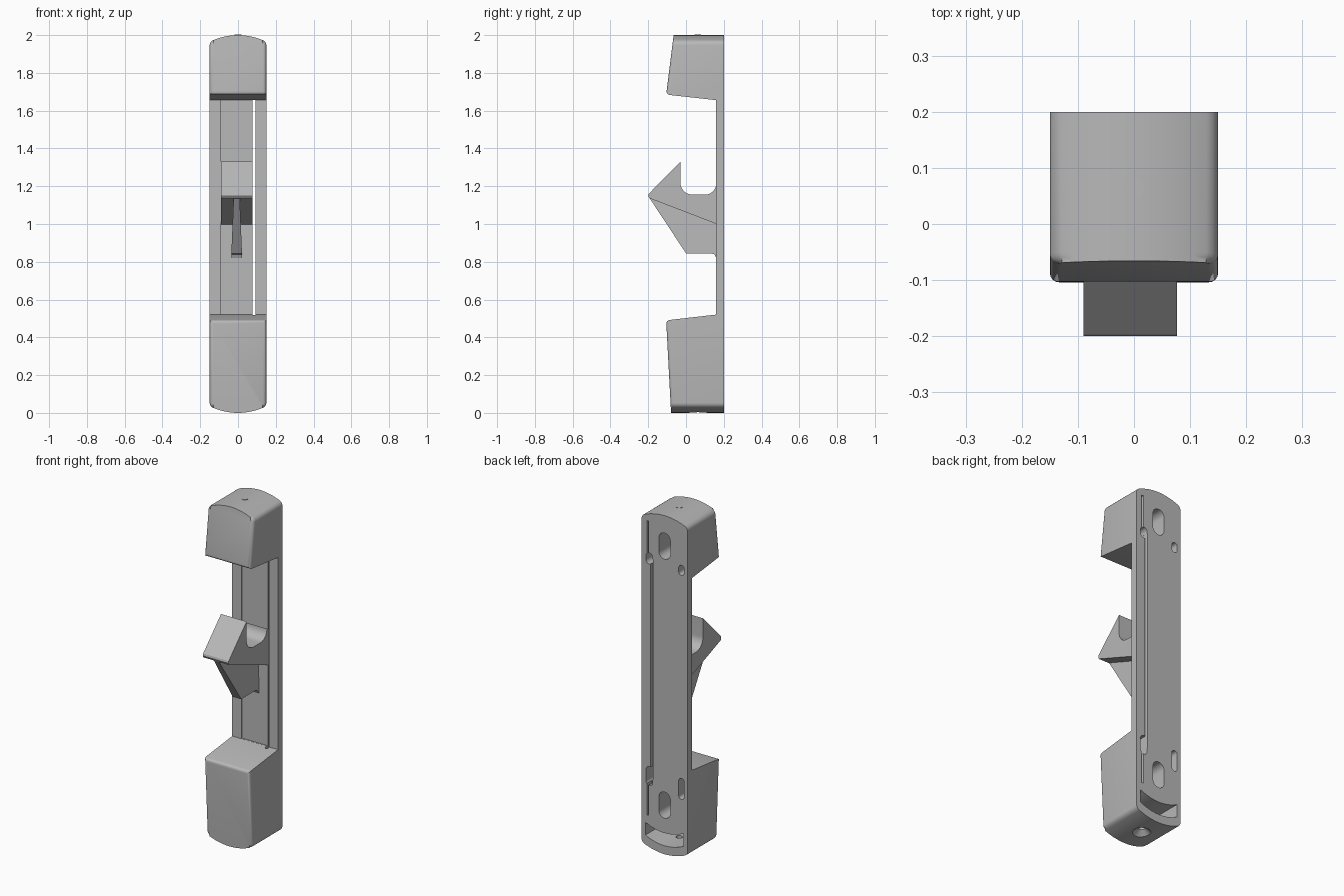
import bpy, bmesh
from math import sin, cos, pi, radians
from mathutils import Vector

if "Cube" in bpy.data.objects:
    bpy.data.objects.remove(bpy.data.objects["Cube"])

grey = bpy.data.materials.new("light_grey_plastic")
grey.use_nodes = True
grey.diffuse_color = (0.48, 0.48, 0.48, 1)
grey.node_tree.nodes["Principled BSDF"].inputs["Base Color"].default_value = (0.48, 0.48, 0.48, 1)


def add_object(name, bm):
    bmesh.ops.recalc_face_normals(bm, faces=bm.faces)
    mesh = bpy.data.meshes.new(name)
    bm.to_mesh(mesh)
    bm.free()
    mesh.materials.append(grey)
    obj = bpy.data.objects.new(name, mesh)
    bpy.context.collection.objects.link(obj)
    return obj


def loft(name, ring_a, ring_b, bevel=0, pick=None):
    """Join two matching rings into a solid, rounding the picked edges."""
    bm = bmesh.new()
    a = [bm.verts.new(p) for p in ring_a]
    b = [bm.verts.new(p) for p in ring_b]
    bm.faces.new(a)
    bm.faces.new(b[::-1])
    for i in range(len(a)):
        j = (i + 1) % len(a)
        bm.faces.new((a[j], a[i], b[i], b[j]))
    if bevel:
        edges = [e for e in bm.edges if pick(e, a)]
        bmesh.ops.bevel(bm, geom=edges, offset=bevel, segments=4,
                        profile=0.5, affect='EDGES', clamp_overlap=True)
    return add_object(name, bm)


def along_y(name, pts, y0, y1):
    return loft(name, [(x, y0, z) for x, z in pts], [(x, y1, z) for x, z in pts])


def along_x(name, pts, x0, x1):
    return loft(name, [(x0, y, z) for y, z in pts], [(x1, y, z) for y, z in pts])


def box(name, x0, x1, y0, y1, z0, z1):
    return along_y(name, [(x0, z0), (x1, z0), (x1, z1), (x0, z1)], y0, y1)


def arc(cx, cy, r, start, end, n=10):
    return [(cx + r * cos(radians(start + (end - start) * i / n)),
             cy + r * sin(radians(start + (end - start) * i / n))) for i in range(n + 1)]


def stadium(x, z, w, h):
    r, d = w / 2, (h - w) / 2
    return arc(x, z + d, r, 0, 180) + arc(x, z - d, r, 180, 360)


def cone(name, r0, r1, z0, z1, y):
    def ring(r, z):
        return [(r * cos(2 * pi * i / 32), y + r * sin(2 * pi * i / 32), z) for i in range(32)]
    return loft(name, ring(r0, z0), ring(r1, z1))


def combine(target, other, mode):
    other.hide_render = True
    mod = target.modifiers.new(mode, 'BOOLEAN')
    mod.operation, mod.solver, mod.object = mode, 'EXACT', other
    bpy.ops.object.select_all(action='DESELECT')
    bpy.context.view_layer.objects.active = target
    target.select_set(True)
    bpy.ops.object.modifier_apply(modifier=mod.name)
    bpy.data.objects.remove(other)


HALF = 0.15


def bowed(z, rise, half=HALF, n=14):
    """Gently bowed line across the width, left to right."""
    xs = [half * (2 * i / n - 1) for i in range(n + 1)]
    return [(x, z + rise * (1 - (x / half) ** 2)) for x in xs]


def end_block(name, end, rise, inner_front, inner_back, y_end, y_inner):
    """Block with a bowed outer end, sloped inner face and leaning front."""
    curve = bowed(end, rise)
    front = curve + [(HALF, inner_front), (-HALF, inner_front)]
    back = curve + [(HALF, inner_back), (-HALF, inner_back)]
    lean = (y_inner - y_end) / (inner_front - end)
    ring_a = [Vector((x, y_end + lean * (z - end), z)) for x, z in front]
    ring_b = [Vector((x, 0.2, z)) for x, z in back]

    def pick(e, a):
        if e.verts[0] in a and e.verts[1] in a:
            return True
        corner = all(abs(abs(v.co.x) - HALF) < 1e-5 for v in e.verts)
        return corner and all(abs(v.co.z - end) < 1e-5 for v in e.verts)
    return loft(name, ring_a, ring_b, 0.018, pick)


# Body: back plate joined with the two end blocks
body = box("body", -HALF, HALF, 0.16, 0.2, 0.45, 1.72)
combine(body, end_block("upper_block", 1.965, 0.035, 1.685, 1.651, -0.07, -0.105), 'UNION')
combine(body, end_block("lower_block", 0.035, -0.035, 0.49, 0.525, -0.081, -0.105), 'UNION')

# Front channel and the long narrow slot beside it
combine(body, box("channel", -0.09, 0.085, 0.1, 0.168, 0.521, 1.656), 'DIFFERENCE')
combine(body, box("long_slot", 0.077, 0.092, 0.14, 0.25, 0.42, 1.72), 'DIFFERENCE')

# Mounting slots and latch pockets in the back
for z in (0.29, 1.82):
    combine(body, along_y("mounting_slot", stadium(0, z, 0.075, 0.155), 0.08, 0.25), 'DIFFERENCE')
for x, z, w, h in ((-0.11, 1.706, 0.036, 0.06), (-0.11, 0.415, 0.036, 0.125),
                   (0.1, 1.72, 0.045, 0.066), (0.1, 0.435, 0.045, 0.11)):
    combine(body, along_y("latch_pocket", stadium(x, z, w, h), 0.12, 0.25), 'DIFFERENCE')
for z0, z1 in ((1.74, 1.94), (0.2, 0.4)):
    combine(body, box("slit", 0.104, 0.116, 0.15, 0.25, z0, z1), 'DIFFERENCE')

# Bottom pocket, open to the back, with a countersunk hole below
pocket = bowed(0.08, -0.03, 0.125) + bowed(0.155, -0.03, 0.125)[::-1]
combine(body, along_y("bottom_pocket", pocket, 0.0, 0.25), 'DIFFERENCE')
combine(body, cone("countersink", 0.055, 0.018, -0.004, 0.028, 0.063), 'DIFFERENCE')
combine(body, cone("screw_hole", 0.0175, 0.0175, -0.02, 0.09, 0.063), 'DIFFERENCE')

# Small pin on the top end
pin = cone("top_pin", 0.0175, 0.0175, 1.97, 2.002, 0.063)

# Hook: wide cradle with a pointed nose
cradle = [(-0.03, 1.33), (-0.197, 1.16), (-0.2, 1.148), (-0.195, 1.137), (0.175, 0.995), (0.175, 1.21)]
cradle += [(0.16, 1.21)] + arc(0.1, 1.215, 0.06, 0, -90) + arc(0.035, 1.22, 0.065, -90, -180)
hook = along_x("hook", cradle, -0.09, 0.077)

# Tapered rib supporting the hook
rib = [(-0.193, 1.137), (0.0, 0.845), (0.135, 0.845), (0.152, 0.838), (0.16, 0.82), (0.175, 0.82), (0.175, 1.0)]


def rib_side(sign):
    return [(-0.007 + sign * (0.028 - 0.012 * max(0, z - 0.845) / 0.3), y, z) for y, z in rib]


support = loft("hook_rib", rib_side(-1), rib_side(1))

# Smooth rounded areas while keeping crisp edges
for obj in (body, pin, hook, support):
    bpy.ops.object.select_all(action='DESELECT')
    bpy.context.view_layer.objects.active = obj
    obj.select_set(True)
    bpy.ops.object.shade_smooth_by_angle(angle=radians(30))
